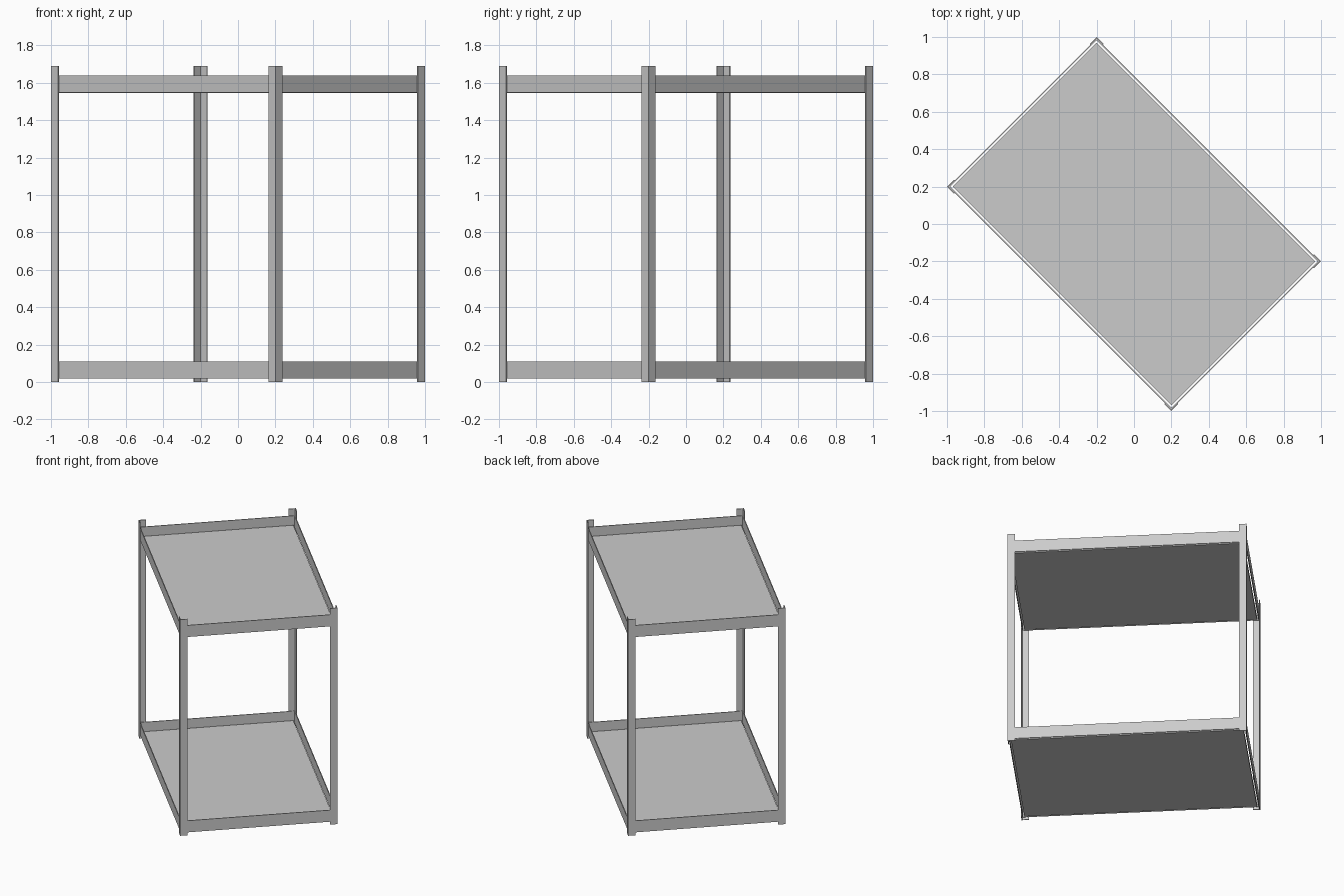
import bpy, bmesh, math
from mathutils import Matrix

if "Cube" in bpy.data.objects:
    bpy.data.objects.remove(bpy.data.objects["Cube"])

HU, HV, H = 0.8485, 0.5657, 1.69      # half length, half width, height
LEG, T = 0.053, 0.006                 # angle-iron flange width, sheet thickness
TURN = Matrix.Rotation(math.radians(-45), 4, 'Z')   # unit stands turned by 45 degrees


def prism(name, profile, z0, z1):
    """Extrude a flat outline from z0 to z1 as a closed solid."""
    bm = bmesh.new()
    face = bm.faces.new([bm.verts.new((x, y, z0)) for x, y in profile])
    out = bmesh.ops.extrude_face_region(bm, geom=[face])
    top = [g for g in out['geom'] if isinstance(g, bmesh.types.BMVert)]
    bmesh.ops.translate(bm, verts=top, vec=(0, 0, z1 - z0))
    bmesh.ops.transform(bm, matrix=TURN, verts=bm.verts)
    bmesh.ops.recalc_face_normals(bm, faces=bm.faces)
    me = bpy.data.meshes.new(name)
    bm.to_mesh(me)
    bm.free()
    ob = bpy.data.objects.new(name, me)
    bpy.context.collection.objects.link(ob)
    return ob


def rect(x0, x1, y0, y1):
    return [(x0, y0), (x1, y0), (x1, y1), (x0, y1)]


# L-section corner posts
ell = [(0, 0), (LEG, 0), (LEG, T), (T, T), (T, LEG), (0, LEG)]
for sx in (-1, 1):
    for sy in (-1, 1):
        prism("corner_post", [(sx * (HU - a), sy * (HV - b)) for a, b in ell], 0, H)

# two trays: four thin rails around an inset panel
U, V = HU - T, HV - T
P = 0.022
for level, z in (("lower", 0.02), ("upper", 1.547)):
    for s in (-1, 1):
        prism(level + "_long_rail", rect(-U, U, s * V, s * (V - T)), z, z + 0.091)
        prism(level + "_short_rail", rect(s * U, s * (U - T), -V + T, V - T), z, z + 0.091)
    prism(level + "_shelf_panel", rect(-HU + P, HU - P, -HV + P, HV - P), z - 0.002, z + 0.022)
